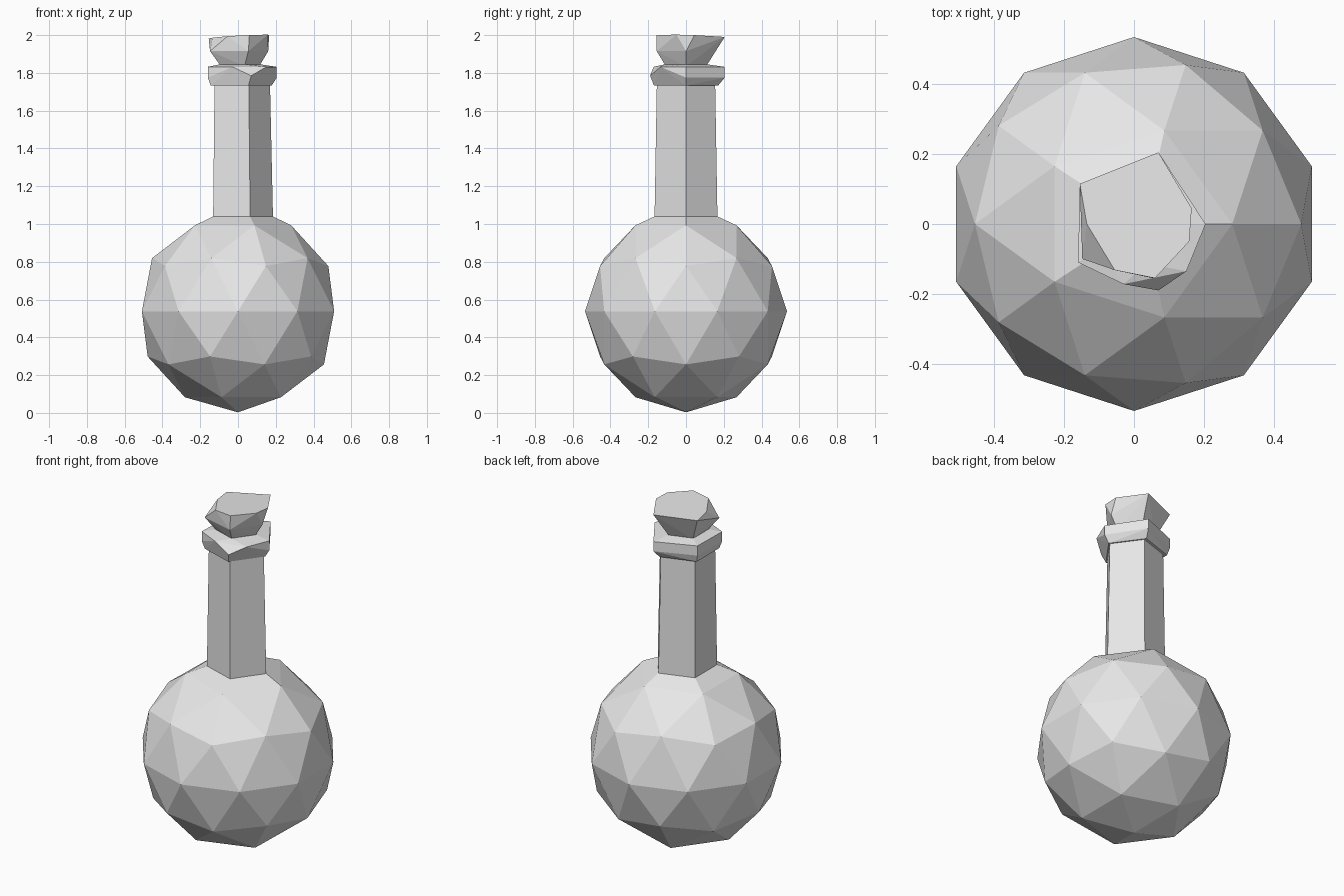
import bpy, bmesh, math

cube = bpy.data.objects.get("Cube")
if cube:
    bpy.data.objects.remove(cube, do_unlink=True)

grey = bpy.data.materials.new("plain grey")
grey.use_nodes = True
grey.diffuse_color = (0.8, 0.8, 0.8, 1)
grey.node_tree.nodes["Principled BSDF"].inputs["Base Color"].default_value = (0.8, 0.8, 0.8, 1)


def pentagon(radius, z, shift=0.0):
    """Five points around the axis, first corner on +x."""
    return [(radius * math.cos(math.tau * i / 5) + shift,
             radius * math.sin(math.tau * i / 5), z) for i in range(5)]


def finish(name, bm):
    bmesh.ops.recalc_face_normals(bm, faces=bm.faces[:])
    mesh = bpy.data.meshes.new(name)
    bm.to_mesh(mesh)
    bm.free()
    mesh.materials.append(grey)
    obj = bpy.data.objects.new(name, mesh)
    bpy.context.collection.objects.link(obj)
    return obj


def hull(name, points):
    """Faceted solid wrapped around the given points."""
    bm = bmesh.new()
    for p in points:
        bm.verts.new(p)
    result = bmesh.ops.convex_hull(bm, input=bm.verts[:])
    spare = {v for v in result["geom_interior"] if isinstance(v, bmesh.types.BMVert)}
    if spare:
        bmesh.ops.delete(bm, geom=list(spare), context='VERTS')
    return finish(name, bm)


# Flask: faceted ball whose top vertex is opened and drawn up into the neck
bm = bmesh.new()
bmesh.ops.create_icosphere(bm, subdivisions=2, radius=0.535)
bmesh.ops.translate(bm, verts=bm.verts[:], vec=(0, 0, 0.538))
top = max(bm.verts, key=lambda v: v.co.z)
ring = [e.other_vert(top) for e in top.link_edges]
bmesh.ops.delete(bm, geom=[top], context='VERTS')
ring.sort(key=lambda v: round(math.atan2(v.co.y, v.co.x), 3) % math.tau)
for points in (pentagon(0.175, 1.04, 0.01), pentagon(0.162, 1.76, 0.007)):
    upper = [bm.verts.new(p) for p in points]
    for i in range(5):
        j = (i + 1) % 5
        bm.faces.new((ring[i], ring[j], upper[j], upper[i]))
    ring = upper
bm.faces.new(ring)
finish("flask_body_and_neck", bm)

# Collar: flared five-sided band with one chipped front corner
rim = [(0.205, 0), (0.07, 0.205), (-0.155, 0.115), (-0.16, -0.11), (-0.03, -0.172), (0.15, -0.135)]
collar = pentagon(0.178, 1.732)
collar += [(x, y, 1.832) for x, y in rim]
collar += [(x, y, 1.775) for x, y in rim[:4]] + [(0.07, -0.19, 1.785)]
collar += pentagon(0.12, 1.845)
hull("neck_collar", collar)

# Cork: flared stopper with three chipped corners
lid = [(-0.155, 0.115), (0.07, 0.205), (0.165, 0.045), (0.158, -0.05),
       (0.06, -0.155), (-0.055, -0.132), (-0.135, 0.0)]
cork = [(x, y, 1.993 + 0.05 * x - 0.03 * y) for x, y in lid]
cork += [(0.16, 0, 1.915), (0.055, -0.155, 1.915), (-0.148, -0.1, 1.915)]
cork += pentagon(0.112, 1.835)
hull("cork_stopper", cork)
